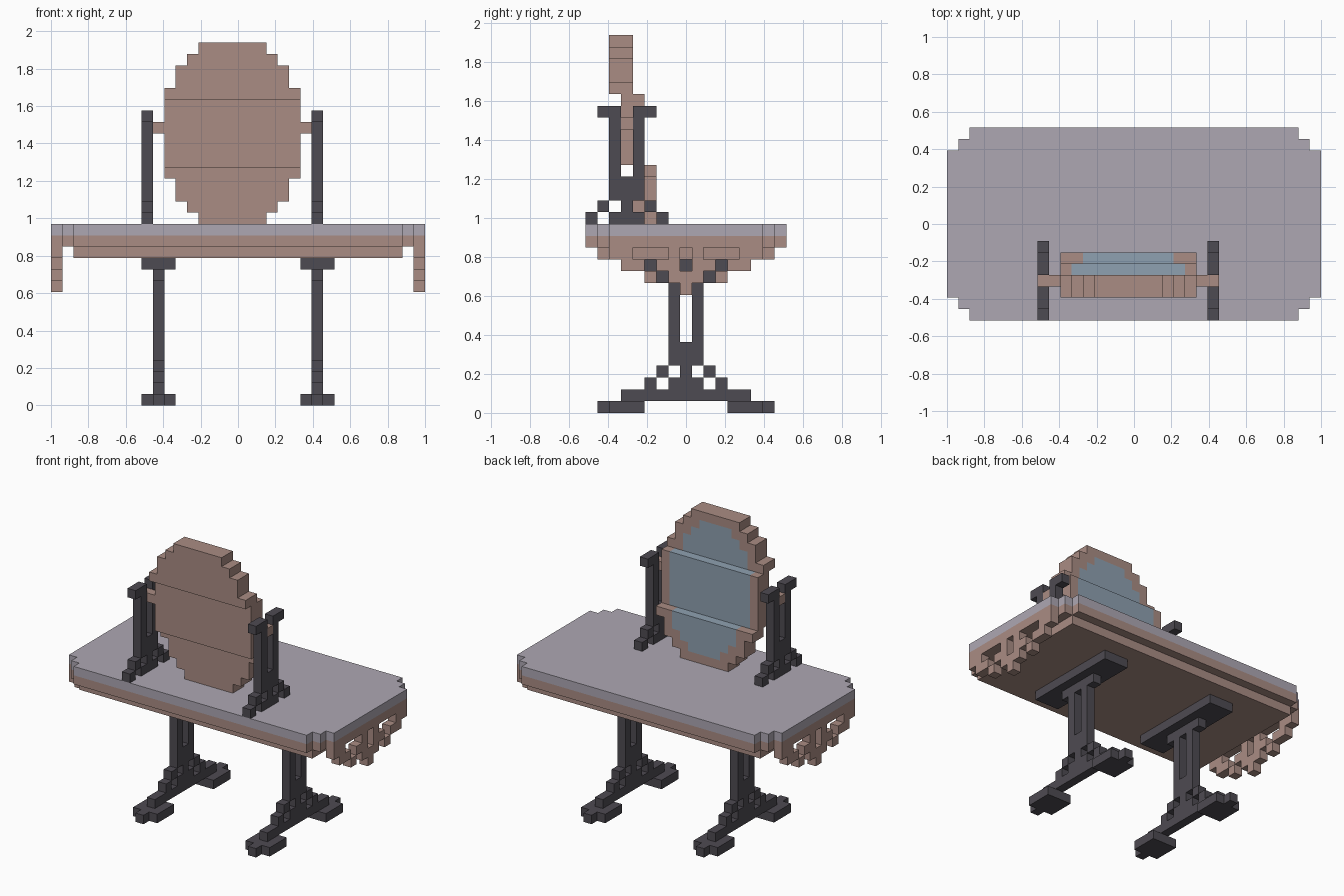
import bpy
import bmesh
from mathutils import Vector
from itertools import product

if "Cube" in bpy.data.objects:
    bpy.data.objects.remove(bpy.data.objects["Cube"], do_unlink=True)

UNIT = 2 / 33                      # size of one block
ORIGIN = Vector((-1, -8.5 * UNIT, 0))


def material(name, rgb):
    mat = bpy.data.materials.new(name)
    mat.use_nodes = True
    mat.diffuse_color = (*rgb, 1)
    mat.node_tree.nodes["Principled BSDF"].inputs["Base Color"].default_value = (*rgb, 1)
    return mat


WOOD = material("dusty_brown", (0.40, 0.265, 0.23))
TOP = material("lilac_grey", (0.42, 0.39, 0.45))
IRON = material("dark_iron", (0.076, 0.070, 0.084))
GLASS = material("blue_glass", (0.275, 0.356, 0.44))


def box(xs, ys, zs):
    """All blocks in three half-open index ranges."""
    return set(product(range(*xs), range(*ys), range(*zs)))


def profile(x, y, top, rows):
    """Blocks of one side-on layer, drawn from the top row downward."""
    return {(x, y + j, top - r) for r, row in enumerate(rows)
            for j, mark in enumerate(row) if mark == "#"}


def build(name, cells, mat, merge=False):
    """Skin the outside of a set of blocks."""
    bm = bmesh.new()
    verts = {}

    def corner(p):
        key = tuple(p)
        if key not in verts:
            verts[key] = bm.verts.new(ORIGIN + Vector(key) * UNIT)
        return verts[key]

    for cell in sorted(cells):
        for axis, side in product(range(3), (0, 1)):
            near = list(cell)
            near[axis] += 2 * side - 1
            if tuple(near) in cells:
                continue
            u, v = (axis + 1) % 3, (axis + 2) % 3
            loop = []
            for du, dv in ((0, 0), (1, 0), (1, 1), (0, 1)):
                p = list(cell)
                p[axis] += side
                p[u] += du
                p[v] += dv
                loop.append(corner(p))
            bm.faces.new(loop if side else loop[::-1])
    if merge:
        bmesh.ops.dissolve_limit(bm, angle_limit=0.01, verts=bm.verts, edges=bm.edges)
    mesh = bpy.data.meshes.new(name)
    bm.to_mesh(mesh)
    bm.free()
    mesh.materials.append(mat)
    obj = bpy.data.objects.new(name, mesh)
    bpy.context.collection.objects.link(obj)


# Table slab with stepped corners
def slab(z):
    return set().union(*(box((s, 33 - s), (2 - s, 15 + s), (z, z + 1)) for s in range(3)))


build("tabletop", slab(15), TOP, True)
build("apron", slab(14) | box((2, 31), (1, 16), (13, 14)), WOOD, True)

# Pierced trim hanging from both ends
TRIM = ["##...#.#...##",
        ".##.##.##.##.",
        "...#.###.#...",
        "......#......"]
# Slotted upright with a stepped base, shared by table legs and mirror stands
UPRIGHT = ["..#.#.."] * 5 + ["..###.."] * 2 + [".#.#.#.", "#.###.#"]

for side, trim_x, leg_x, stand_x, peg_x in (("right", 0, 9, 8, 8), ("left", 32, 23, 23, 22)):
    build(side + "_end_trim", profile(trim_x, 2, 13, TRIM), WOOD)

    # Trestle leg: cap, slotted post, beam and two feet
    leg = profile(leg_x, 5, 11, [".#####."] + UPRIGHT)
    leg |= box((leg_x - 1, leg_x + 2), (3, 14), (12, 13))
    leg |= box((leg_x, leg_x + 1), (3, 14), (1, 2))
    for tip, wide in ((1, 2), (15, 12)):
        leg |= box((leg_x, leg_x + 1), (tip, tip + 1), (0, 1))
        leg |= box((leg_x - 1, leg_x + 2), (wide, wide + 3), (0, 1))
    build(side + "_trestle_leg", leg, IRON)

    # Mirror stand and its pivot
    build(side + "_mirror_stand", profile(stand_x, 0, 25, [".##.##."] + UPRIGHT), IRON)
    build(side + "_mirror_pivot", box((peg_x, peg_x + 2), (3, 4), (24, 25)), WOOD)

# Tilted oval mirror: three stepped bands, glass set in the rear-facing layer
FRAME_HALF = [3, 4, 5, 5, 6, 6, 6, 6]
GLASS_HALF = [0, 2, 3, 4, 4, 5, 5, 5]
frame, glass = set(), set()
for row in range(16):
    z = 16 + row
    y = 4 if z < 21 else 3 if z < 27 else 2
    step = min(row, 15 - row)
    half, pane = FRAME_HALF[step], GLASS_HALF[step]
    frame |= box((16 - half, 16 + half), (y, y + 2), (z, z + 1))
    glass |= box((16 - pane, 16 + pane), (y + 1, y + 2), (z, z + 1))
build("mirror_frame", frame - glass, WOOD)
build("mirror_glass", glass, GLASS)
